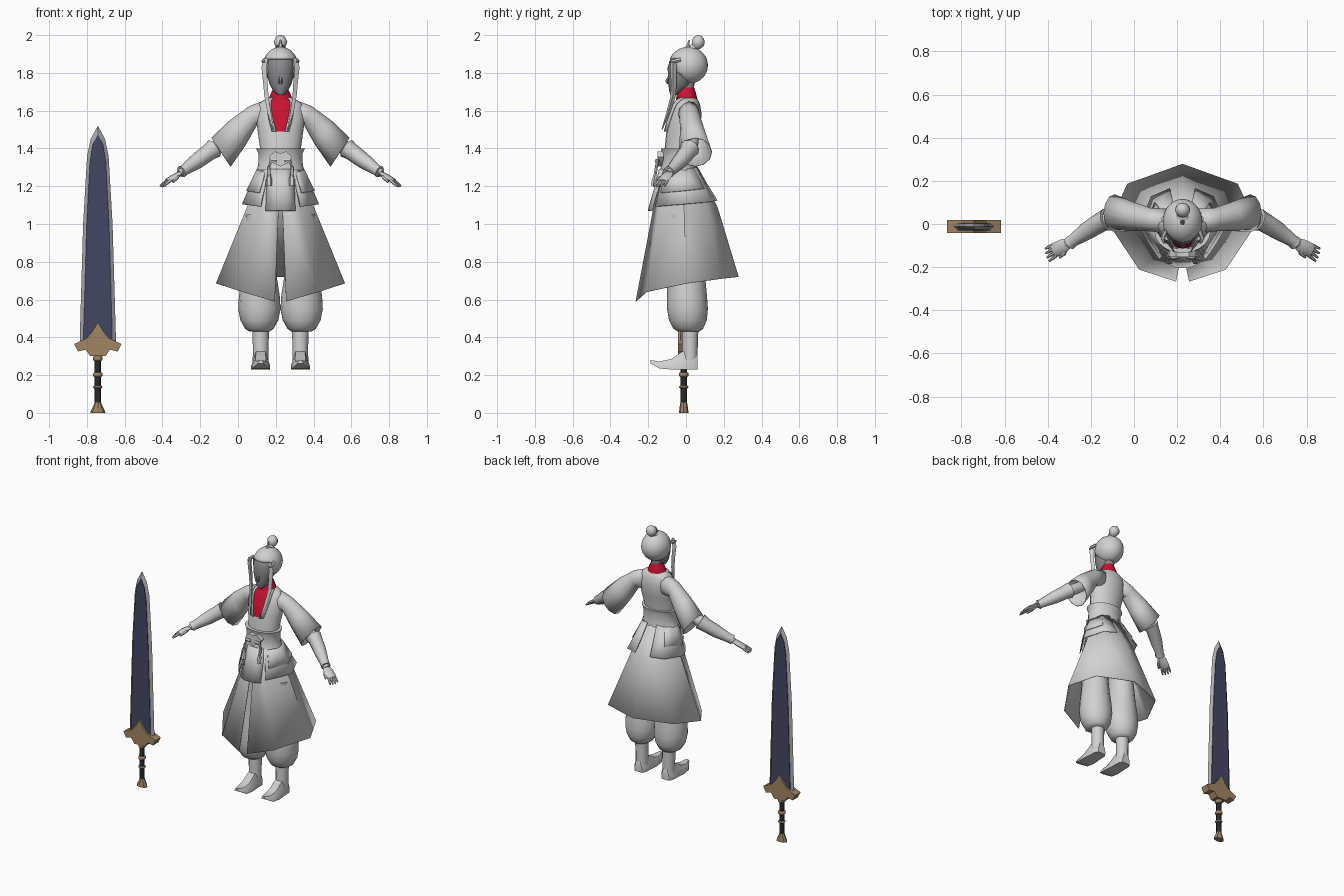
import bpy, bmesh, math
from mathutils import Vector as V

if "Cube" in bpy.data.objects:
    bpy.data.objects.remove(bpy.data.objects["Cube"])

def mat(name, r, g, b):
    m = bpy.data.materials.new(name)
    m.diffuse_color = (r, g, b, 1)
    m.use_nodes = True
    m.node_tree.nodes["Principled BSDF"].inputs["Base Color"].default_value = m.diffuse_color
    return m

GREY = mat("light grey", .64, .64, .64)
DARK = mat("face grey", .25, .25, .265)
RED = mat("crimson", .6, .006, .03)
STEEL = mat("steel", .42, .42, .44)
BLUE = mat("navy blade", .055, .064, .125)
BRONZE = mat("bronze", .36, .235, .125)
BLACK = mat("grip black", .02, .02, .028)
FIG, SWORD = V((.225, 0, 0)), V((-.742, -.012, 0))

def loft(name, rings, m, closed=True, caps=True, pair=False, origin=FIG, thick=0, angle=50):
    """Skin a list of equal-length rings; pair also adds the mirrored copy."""
    bm = bmesh.new()
    for s in ((1, -1) if pair else (1,)):
        vs = [[bm.verts.new((p[0] * s, p[1], p[2])) for p in r] for r in rings]
        n = len(rings[0])
        for a, b in zip(vs, vs[1:]):
            for i in range(n if closed else n - 1):
                j = (i + 1) % n
                bm.faces.new((a[i], a[j], b[j], b[i]))
        if caps and closed:
            bm.faces.new(vs[0])
            bm.faces.new(vs[-1])
    bmesh.ops.recalc_face_normals(bm, faces=bm.faces)
    me = bpy.data.meshes.new(name)
    bm.to_mesh(me)
    bm.free()
    ob = bpy.data.objects.new(name, me)
    bpy.context.collection.objects.link(ob)
    ob.location = origin
    me.materials.append(m)
    if thick:
        mod = ob.modifiers.new("thickness", 'SOLIDIFY')
        mod.thickness, mod.offset = thick, 0
    bpy.ops.object.select_all(action='DESELECT')
    ob.select_set(True)
    bpy.context.view_layer.objects.active = ob
    bpy.ops.object.shade_smooth_by_angle(angle=math.radians(angle))
    return ob

def ring(c, u, v, n):
    c, u, v = V(c), V(u), V(v)
    return [c + u * math.cos(t * math.tau / n) + v * math.sin(t * math.tau / n) for t in range(n)]

def stack(name, rows, m, x=0, n=16, **k):
    """Horizontal ellipses: rows of z, rx, cy, ry."""
    return loft(name, [ring((x, cy, z), (rx, 0, 0), (0, ry, 0), n) for z, rx, cy, ry in rows], m, **k)

def tube(name, pts, radii, m, n=8, flat=1, **k):
    pts, rings = [V(p) for p in pts], []
    for i, p in enumerate(pts):
        t = (pts[min(i + 1, len(pts) - 1)] - pts[max(i - 1, 0)]).normalized()
        u = t.cross(V((0, 0, 1)) if abs(t.z) < .9 else V((0, 1, 0))).normalized()
        rings.append(ring(p, u * radii[i], t.cross(u) * radii[i] * flat, n))
    return loft(name, rings, m, **k)

def outline(half, y):
    """Symmetric x-z outline from half of it (first and last points on the axis)."""
    return [V((x, y, z)) for x, z in half] + [V((-x, y, z)) for x, z in half[-2:0:-1]]

# ---------------- sword ----------------
edge = [(0, .34), (.095, .34), (.095, .42), (.078, 1.0), (.057, 1.36), (.038, 1.45), (0, 1.52)]
core = [(0, .34), (.076, .34), (.076, .42), (.059, 1.0), (.042, 1.33), (.028, 1.42), (0, 1.475)]
loft("blade_edge", [outline(core, -.014), outline(edge, 0), outline(core, .014)], STEEL, origin=SWORD, angle=15)
loft("blade_core", [outline(core, -.017), outline(core, .017)], BLUE, origin=SWORD, angle=15)
guard = [(0, .48), (.03, .43), (.06, .395), (.125, .365), (.105, .325), (.065, .335), (.04, .30), (0, .30)]
loft("sword_guard", [outline(guard, y) for y in (-.03, .03)], BRONZE, origin=SWORD, angle=15)
stack("sword_grip", [(.03, .017, 0, .017), (.31, .017, 0, .017)], BLACK, n=8, origin=SWORD)
for nm, a, b in (("upper_ring", .19, .215), ("lower_ring", .13, .145), ("guard_collar", .275, .302)):
    stack(nm, [(a, .019, 0, .019), (a + .006, .025, 0, .025), (b - .006, .025, 0, .025), (b, .019, 0, .019)],
          BRONZE, n=8, origin=SWORD)
stack("pommel", [(0, .04, 0, .024), (.012, .037, 0, .024), (.045, .02, 0, .02), (.055, .017, 0, .017)],
      BRONZE, n=8, origin=SWORD, angle=20)

# ---------------- legs ----------------
foot = [(.062, .03, .23, .3), (.04, .043, .23, .33), (-.02, .045, .23, .325), (-.08, .05, .23, .285),
        (-.14, .045, .235, .272), (-.188, .014, .262, .28)]
loft("feet", [[(.105 + w * a, y, lo + (hi - lo) * b) for a, b in
               ((-1, 0), (1, 0), (1, .35), (.55, 1), (-.55, 1), (-1, .35))] for y, w, lo, hi in foot],
     GREY, pair=True)
stack("boot_legs", [(.25, .043, .02, .042), (.34, .041, .021, .041), (.48, .046, .022, .045)], GREY, x=.105, n=12, pair=True)
stack("baggy_trousers", [(.43, .052, .015, .055), (.445, .075, .012, .078), (.49, .1, .01, .1), (.55, .112, .008, .108),
                         (.62, .108, .005, .106), (.72, .092, .002, .1), (.85, .08, 0, .092), (1.05, .075, -.01, .085)],
      GREY, x=.112, pair=True)

# ---------------- skirt and hip flaps ----------------
top = [(.004, -.13), (.07, -.11), (.115, -.035), (.08, .035), (0, .055)]
mid = [(.01, -.17), (.10, -.14), (.175, -.01), (.125, .11), (0, .165)]
low = [(.03, -.265, .59), (.2, -.21, .64), (.34, 0, .685), (.255, .185, .71), (0, .277, .72)]
def around(half):
    return half + [(-p[0],) + tuple(p[1:]) for p in half[-2::-1]]
loft("skirt", [around([p + (1.3,) for p in top]), around([p + (1.09,) for p in mid]), around(low)],
     GREY, closed=False, thick=.004, angle=45)

def flap(name, cols, z_end, grow):
    rows = []
    for k in range(3):
        z = 1.285 + (z_end - 1.285) * k / 2
        f, row = (1.3 - z) / .21, []
        for c in cols:
            i = min(int(c), 3)
            def at(t):
                return V(t[i]).lerp(V(t[i + 1]), c - i)
            p = at(top).lerp(at(mid), f)
            g = 1.04 + grow * f
            row.append((p.x * g, (p.y + .02) * g - .02, z + .012 * (c - 2)))
        rows.append(row)
    loft(name, rows, GREY, closed=False, pair=True, thick=.006)
flap("lower_hip_flaps", (.9, 1.5, 2, 2.5, 3, 3.6), 1.105, .15)
flap("upper_hip_flaps", (1.1, 1.5, 2, 2.5, 3), 1.175, .25)

# ---------------- torso ----------------
body = [(1.28, .11, -.038, .085), (1.40, .108, -.033, .08), (1.5, .122, -.015, .088), (1.58, .132, 0, .083),
        (1.635, .118, .006, .068), (1.655, .09, .008, .056), (1.67, .055, .006, .046)]
stack("torso", body, GREY, n=20)

def chest(x, z, out):
    """Point on the front of the torso, pushed out a little."""
    z = min(z, 1.669)
    a, b = next((a, b) for a, b in zip(body, body[1:]) if a[0] <= z <= b[0])
    rx, cy, ry = (p + (q - p) * (z - a[0]) / (b[0] - a[0]) for p, q in zip(a[1:], b[1:]))
    return (x, cy - ry * math.sqrt(max(0, 1 - (x / rx) ** 2)) - out, z)

vee = [(1.49, .028), (1.54, .042), (1.6, .053), (1.635, .057), (1.655, .055), (1.668, .045)]
loft("red_undershirt", [[chest(w * t / 3, z, .005) for t in range(-3, 4)] for z, w in vee], RED, closed=False)
loft("lapels", [[chest(w - .006, z, .012), chest(w + .008, z, .012), chest(w + .016, z, .002)] for z, w in vee],
     GREY, closed=False, pair=True, thick=.005)
stack("red_collar", [(1.63, .075, .005, .062), (1.675, .058, .003, .054), (1.705, .045, .004, .045), (1.722, .036, .006, .037)], RED)

# belt with bow, tassels and apron
stack("belt", [(1.285, .128, -.038, .1), (1.31, .118, -.037, .094), (1.375, .117, -.035, .091), (1.4, .13, -.036, .098)], GREY, n=20, angle=30)
bow = [(0, 1.375), (.03, 1.385), (.062, 1.355), (.035, 1.32), (0, 1.305)]
loft("belt_bow", [outline(bow, y) for y in (-.152, -.12)], GREY)
tube("tassel_cords", [(.02, -.15, 1.335), (.05, -.153, 1.335), (.062, -.157, 1.3), (.06, -.165, 1.25)],
     [.012, .013, .009, .009], GREY, n=6, pair=True)
stack("tassels", [(1.255, .009, -.166, .009), (1.24, .015, -.168, .013), (1.205, .016, -.174, .014)], GREY, x=.06, n=6, pair=True)
loft("front_apron", [[(-w, y + .02, z), (-w * .4, y, z), (w * .4, y, z), (w, y + .02, z)] for w, y, z in
                     ((.06, -.14, 1.29), (.073, -.163, 1.2), (.078, -.2, 1.07))], GREY, closed=False, thick=.006)

# ---------------- arms ----------------
sleeve = [((.07, 1.658), (.08, 1.51), .012, .058), ((.165, 1.622), (.125, 1.525), .02, .052),
          ((.27, 1.545), (.185, 1.42), .035, .065), ((.365, 1.455), (.265, 1.305), .05, .086)]
loft("wide_sleeves", [ring(((a[0] + b[0]) / 2, cy, (a[1] + b[1]) / 2), ((a[0] - b[0]) / 2, 0, (a[1] - b[1]) / 2),
                           (0, ry, 0), 12) for a, b, cy, ry in sleeve],
     GREY, caps=False, pair=True, thick=.004)
tube("forearms", [(.22, .035, 1.49), (.30, .03, 1.43), (.37, .01, 1.385), (.45, -.035, 1.33), (.535, -.093, 1.268)],
     [.036, .037, .04, .036, .02], GREY, n=12, pair=True)
tube("bracers", [(.35, .02, 1.40), (.375, .01, 1.383), (.44, -.03, 1.335), (.51, -.078, 1.285), (.525, -.09, 1.276)],
     [.053, .046, .042, .029, .032], GREY, n=10, pair=True)
tube("palms", [(.52, -.085, 1.278), (.55, -.1, 1.258), (.585, -.118, 1.236), (.6, -.125, 1.226)],
     [.02, .032, .034, .028], GREY, flat=.4, pair=True)
side = V((-.4, -.9, .05)).normalized()
for i, nm in enumerate(("index", "middle", "ring", "little")):
    b = V((.592, -.121, 1.23)) + side * (.024 - .016 * i)
    d = V((.04, -.025, -.033)) * (.95, 1, .95, .8)[i] + side * (.006 - .004 * i)
    tube(nm + "_fingers", [b, b + d * .5, b + d], [.009, .008, .005], GREY, n=6, pair=True)
tube("thumbs", [(.54, -.11, 1.258), (.55, -.138, 1.243), (.57, -.155, 1.222)], [.011, .01, .006], GREY, n=6, pair=True)

# ---------------- head ----------------
tube("neck", [(0, .005, 1.64), (0, .012, 1.78)], [.034, .034], DARK, n=12)
stack("face", [(1.682, .013, -.066, .016), (1.7, .035, -.052, .036), (1.735, .056, -.035, .058), (1.78, .069, -.028, .068),
               (1.83, .074, -.024, .073), (1.87, .07, -.015, .068), (1.9, .05, -.005, .05)], DARK)
tube("nose", [(0, -.085, 1.79), (0, -.1, 1.755), (0, -.095, 1.742)], [.006, .012, .008], DARK, n=6)
bpy.ops.mesh.primitive_uv_sphere_add(segments=28, ring_count=18, radius=1, location=FIG + V((0, .012, 1.84)))
hair = bpy.context.object
hair.name = "hair_cap"
hair.data.materials.append(GREY)
bm = bmesh.new()
bm.from_mesh(hair.data)
for v in bm.verts:
    v.co = V((v.co.x * .092, v.co.y * .104, v.co.z * .098))
# open the cap where the face shows
gone = [f for f in bm.faces if f.calc_center_median().y < -.035 and f.calc_center_median().z < .03
        and abs(f.calc_center_median().x) < .066]
bmesh.ops.delete(bm, geom=gone, context='FACES')
bm.to_mesh(hair.data)
bm.free()
mod = hair.modifiers.new("thickness", 'SOLIDIFY')
mod.thickness = .006
bpy.ops.object.shade_smooth_by_angle(angle=math.radians(50))
tube("hair_bun", [(0, .035, 1.925), (0, .047, 1.937), (0, .055, 1.947), (0, .066, 1.965), (0, .08, 1.98), (0, .09, 1.987)],
     [.03, .02, .03, .036, .028, .01], GREY, n=12)
tube("hair_pin", [(0, .005, 1.925), (0, .018, 1.975)], [.014, .003], GREY, n=6)
loft("side_locks", [[(x - w, y - w, z), (x + w, y, z), (x - w * .3, y + w * 1.5, z)] for x, y, z, w in
                    ((.075, -.07, 1.88, .01), (.088, -.07, 1.83, .013), (.08, -.068, 1.75, .012), (.075, -.07, 1.68, .011),
                     (.06, -.095, 1.59, .009), (.038, -.128, 1.5, .002))], GREY, pair=True)
tube("ear_pieces", [(.078, -.03, 1.87), (.092, -.065, 1.862), (.085, -.09, 1.858)], [.012, .01, .004], GREY, n=6, pair=True)
